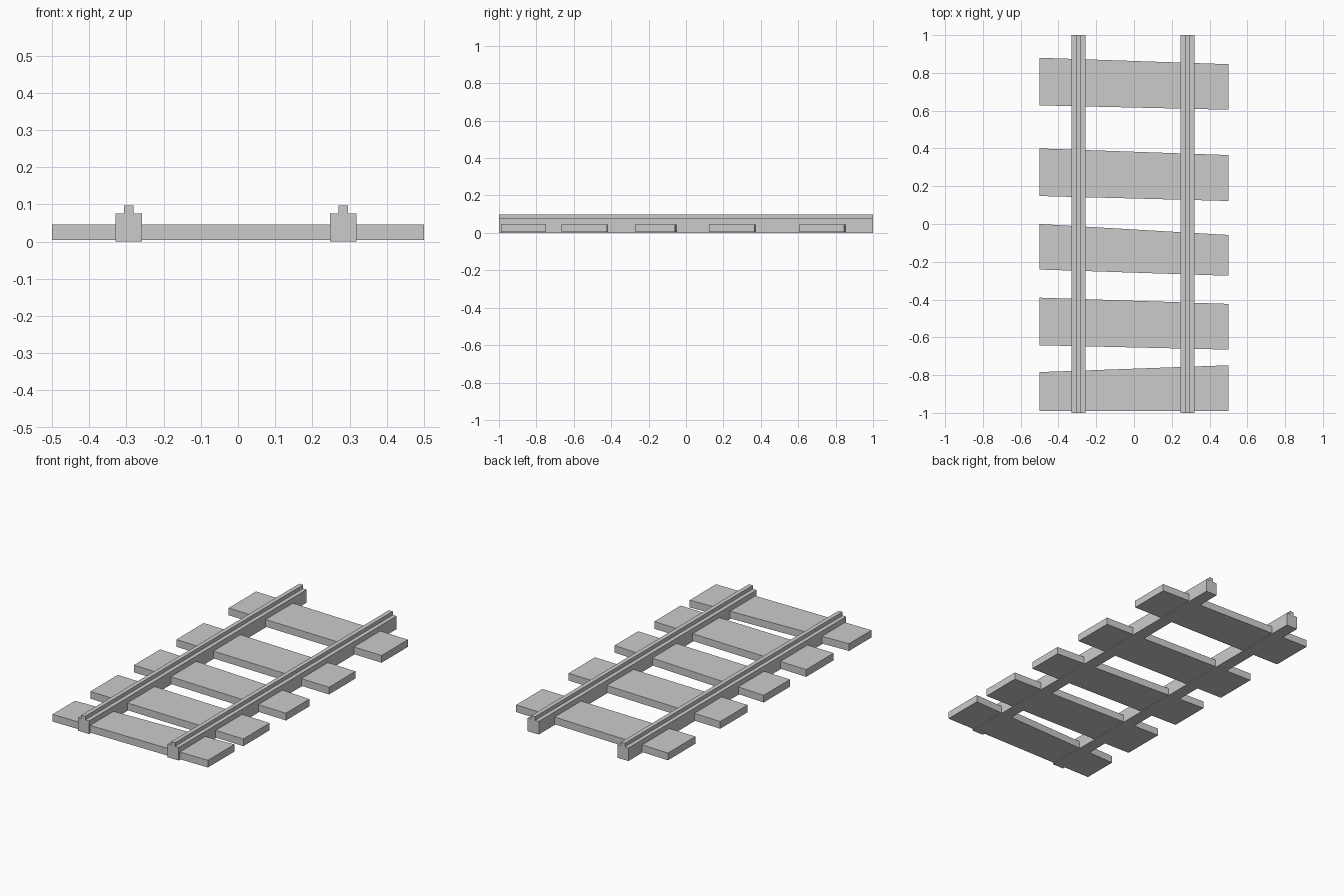
import bpy
import bmesh

if "Cube" in bpy.data.objects:
    bpy.data.objects.remove(bpy.data.objects["Cube"])


def extrude_outline(name, points, offset):
    """Close a flat outline into a solid by extruding it along offset."""
    bm = bmesh.new()
    face = bm.faces.new([bm.verts.new(p) for p in points])
    result = bmesh.ops.extrude_face_region(bm, geom=[face], use_keep_orig=True)
    moved = [v for v in result["geom"] if isinstance(v, bmesh.types.BMVert)]
    bmesh.ops.translate(bm, verts=moved, vec=offset)
    bmesh.ops.recalc_face_normals(bm, faces=bm.faces)
    mesh = bpy.data.meshes.new(name)
    bm.to_mesh(mesh)
    bm.free()
    obj = bpy.data.objects.new(name, mesh)
    bpy.context.collection.objects.link(obj)
    return obj


# Rails: stepped profile swept along the full length
half = [(0.036, 0.0), (0.036, 0.076), (0.0125, 0.076), (0.0125, 0.097)]
profile = half + [(-x, z) for x, z in reversed(half)]
for side, cx in (("left", -0.294), ("right", 0.283)):
    extrude_outline("rail_" + side, [(cx + x, -1.0, z) for x, z in profile], (0, 2.0, 0))

# Sleepers: uneven planks, given as y of (left back, left front, right back, right front)
planks = [
    (-0.784, -0.99, -0.748, -0.99),
    (-0.39, -0.642, -0.423, -0.665),
    (0.0, -0.241, -0.058, -0.274),
    (0.4, 0.148, 0.365, 0.122),
    (0.88, 0.628, 0.846, 0.605),
]
bottom, thickness = 0.004, 0.042
for i, (lb, lf, rb, rf) in enumerate(planks, 1):
    outline = [(-0.5, lf, bottom), (0.5, rf, bottom), (0.5, rb, bottom), (-0.5, lb, bottom)]
    extrude_outline(f"sleeper_{i}", outline, (0, 0, thickness))
